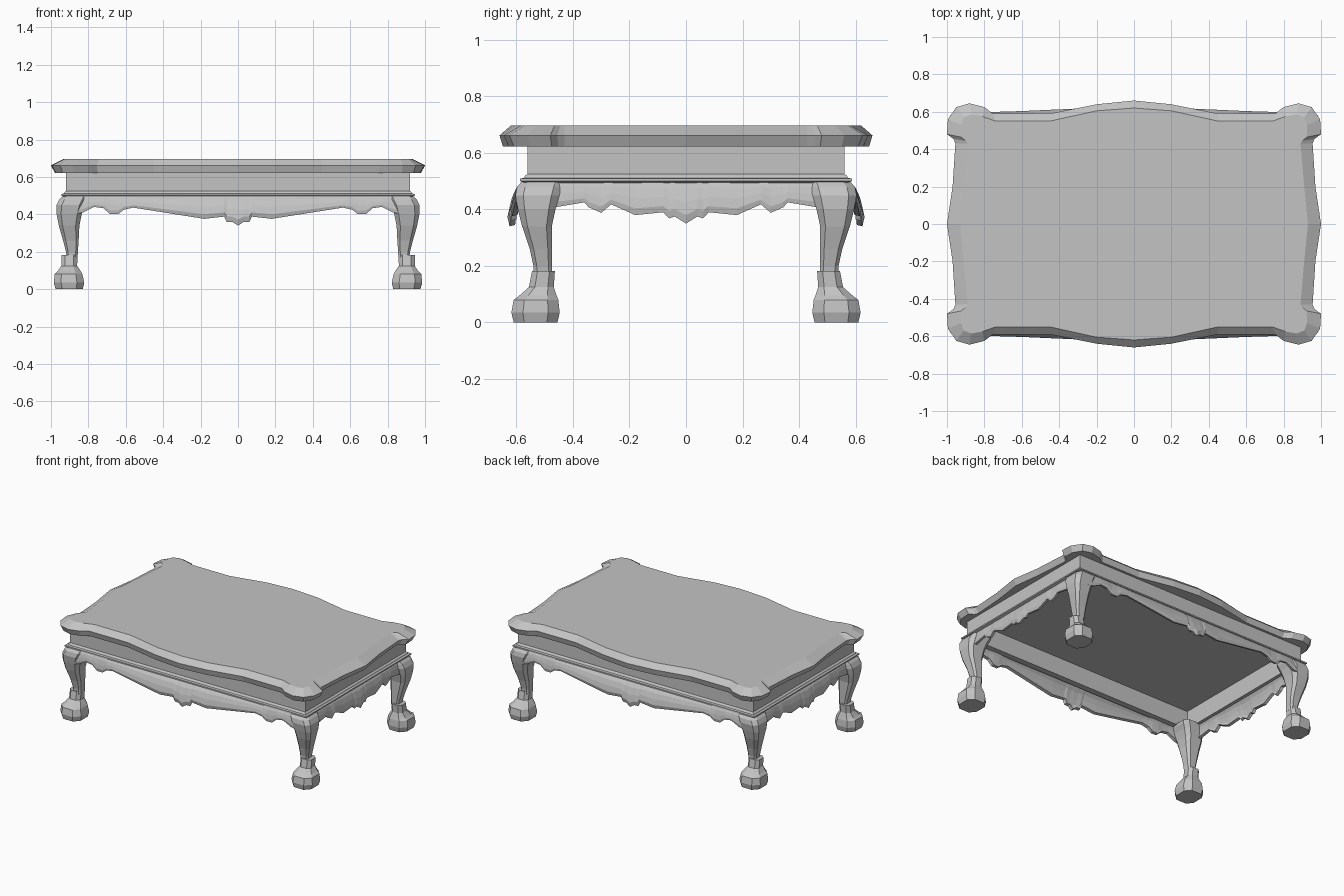
import bpy, bmesh
from math import cos, pi

if "Cube" in bpy.data.objects:
    bpy.data.objects.remove(bpy.data.objects["Cube"])

grey = bpy.data.materials.new("plain grey")
grey.use_nodes = True
grey.diffuse_color = (0.55, 0.55, 0.55, 1)
grey.node_tree.nodes["Principled BSDF"].inputs["Base Color"].default_value = grey.diffuse_color


def make(name, verts, faces, solid=True, mirror=False):
    mesh = bpy.data.meshes.new(name)
    mesh.from_pydata(verts, [], faces)
    if solid:
        bm = bmesh.new()
        bm.from_mesh(mesh)
        bmesh.ops.recalc_face_normals(bm, faces=bm.faces)
        bm.to_mesh(mesh)
        bm.free()
    mesh.materials.append(grey)
    ob = bpy.data.objects.new(name, mesh)
    bpy.context.collection.objects.link(ob)
    if mirror:
        m = ob.modifiers.new("mirror", "MIRROR")
        m.use_axis = (True, True, False)
    return ob


def loft(name, rings, capped=True, mirror=False):
    """Skin a stack of rings; uncapped stacks join last ring to first."""
    n, k = len(rings[0]), len(rings)
    faces = []
    for r in range(k - 1 if capped else k):
        a, b = r * n, (r + 1) % k * n
        faces += [(a + i, a + (i + 1) % n, b + (i + 1) % n, b + i) for i in range(n)]
    if capped:
        faces += [tuple(range(n)), tuple(range((k - 1) * n, k * n))]
    return make(name, [v for ring in rings for v in ring], faces, mirror=mirror)


# Table top: quarter outlines at the widest level and at the upper face
wide = [(1, 0), (.97, .2), (.955, .43), (.965, .455), (1, .48), (.995, .56), (.95, .625),
        (.88, .645), (.8, .625), (.755, .59), (.45, .59), (.2, .64), (0, .66)]
upper = [(.93, 0), (.91, .2), (.89, .43), (.9, .445), (.925, .465), (.925, .53), (.91, .57),
         (.87, .585), (.81, .575), (.74, .55), (.45, .55), (.2, .605), (0, .62)]


def full(quarter, z):
    half = quarter + [(-x, y) for x, y in quarter[-2::-1]]
    return [(x, y, z) for x, y in half + [(x, -y) for x, y in half[-2:0:-1]]]


lower = [(a + (c - a) * .3, b + (d - b) * .3) for (a, b), (c, d) in zip(wide, upper)]
loft("table_top", [full(lower, .622), full(wide, .662), full(upper, .697)])

# Hollow frieze with a stepped moulding at its foot: (outward offset, height)
profile = [(0, .63), (0, .525), (.008, .52), (.012, .512), (.026, .509),
           (.026, .5), (.008, .494), (-.03, .494), (-.03, .63)]


def rectangle(offset, z):
    x, y = .919 + offset, .561 + offset
    return [(x, y, z), (-x, y, z), (-x, -y, z), (x, -y, z)]


loft("frieze_and_moulding", [rectangle(o, z) for o, z in profile], capped=False)


# Scalloped aprons: a swelling sheet hung from the moulding down to a shaped edge
def apron(name, edge, base, bow, place):
    rows = [(0, 0), (.2, .45), (.5, .8), (.8, 1), (1, .85)]
    length = edge[-1][0]
    verts, faces, k = [], [], len(rows)
    for u, bottom in edge:
        swell = .018 + bow * (.5 + .5 * cos(pi * u / length)) + max(0, .008 - .1 * u)
        for t, out in rows:
            verts.append(place(u, base + swell * out, .5 + (bottom - .5) * t))
    for i in range(len(edge) - 1):
        for j in range(k - 1):
            a, b = i * k + j, (i + 1) * k + j
            faces.append((a + 1, b + 1, b, a))
    ob = make(name, verts, faces, solid=False, mirror=True)
    s = ob.modifiers.new("thickness", "SOLIDIFY")
    s.thickness = .02
    s.offset = -1


long_edge = [(0, .34), (.03, .36), (.06, .36), (.075, .388), (.18, .376), (.3, .395),
             (.56, .436), (.61, .425), (.64, .402), (.685, .402), (.72, .433),
             (.77, .44), (.83, .41), (.88, .4)]
short_edge = [(0, .35), (.04, .375), (.06, .368), (.08, .39), (.18, .38), (.265, .418),
              (.3, .388), (.345, .408), (.36, .425), (.45, .41), (.52, .4)]
apron("front_and_back_aprons", long_edge, .58, .026, lambda u, out, z: (u, -out, z))
apron("side_aprons", short_edge, .925, .014, lambda u, out, z: (out, u, z))


# Legs and feet: chamfered sections as (height, inner x, outer x, inner y, outer y)
def section(z, x0, x1, y0, y1, cut):
    cx, cy = (x1 - x0) * cut, (y1 - y0) * cut
    return [(x0 + cx, y0, z), (x1 - cx, y0, z), (x1, y0 + cy, z), (x1, y1 - cy, z),
            (x1 - cx, y1, z), (x0 + cx, y1, z), (x0, y1 - cy, z), (x0, y0 + cy, z)]


leg = [(.16, .858, .915, .475, .538), (.2, .856, .92, .475, .54), (.26, .852, .935, .475, .553),
       (.34, .848, .958, .475, .58), (.4, .836, .97, .462, .595), (.45, .82, .97, .448, .604),
       (.48, .805, .955, .44, .598), (.5, .8, .935, .435, .58)]
foot = [(0, .83, .975, .455, .61), (.035, .822, .985, .447, .618), (.08, .832, .98, .452, .61),
        (.095, .84, .965, .458, .59), (.125, .86, .945, .468, .556),
        (.182, .858, .945, .464, .545)]
loft("legs", [section(*s, .18) for s in leg], mirror=True)
loft("feet", [section(*s, .24) for s in foot], mirror=True)
